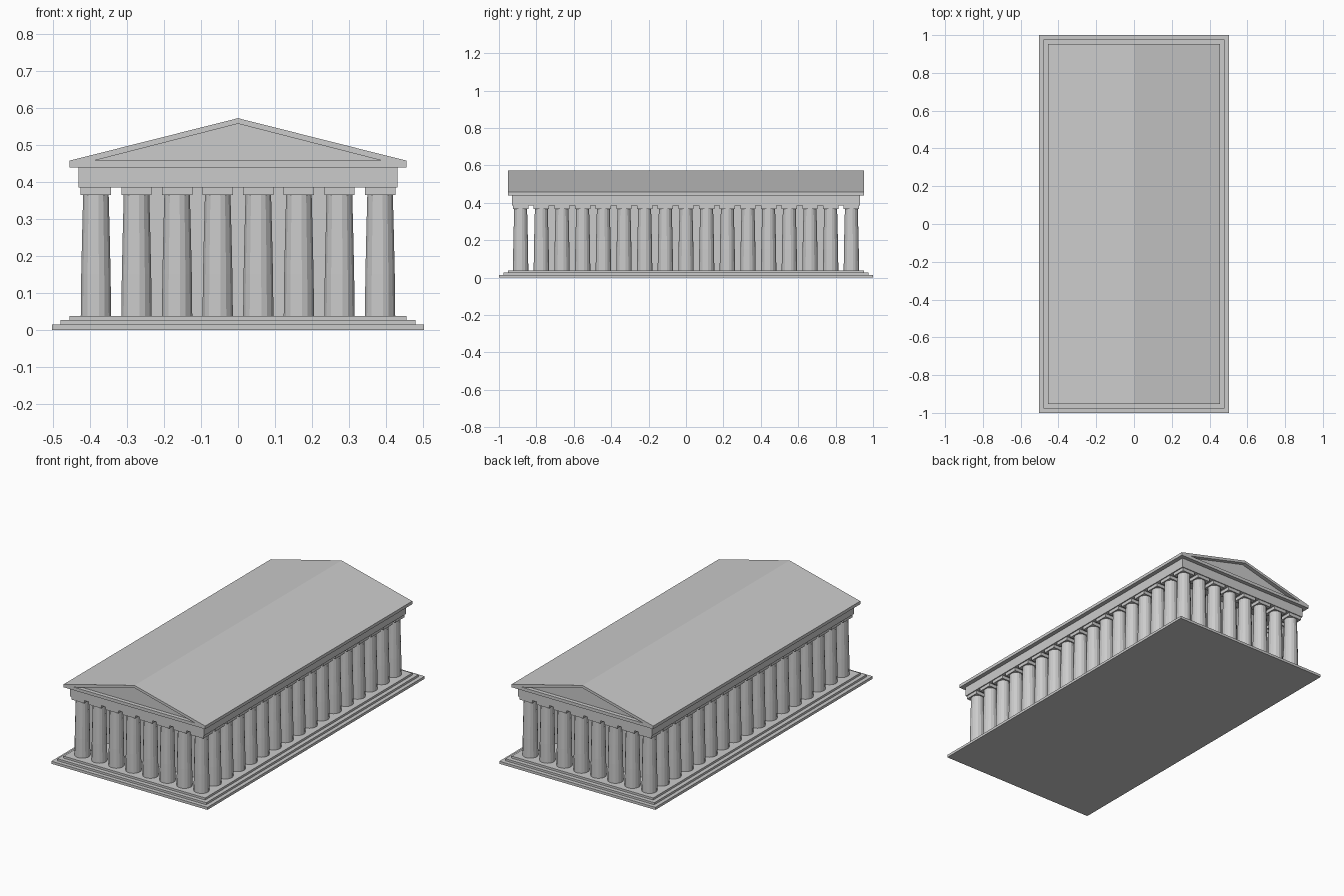
import bpy, bmesh, math

if "Cube" in bpy.data.objects:
    bpy.data.objects.remove(bpy.data.objects["Cube"])

stone = bpy.data.materials.new("grey stone")
stone.diffuse_color = (0.6, 0.6, 0.6, 1)
stone.use_nodes = True
stone.node_tree.nodes["Principled BSDF"].inputs["Base Color"].default_value = stone.diffuse_color


def add_object(name, bm):
    bmesh.ops.recalc_face_normals(bm, faces=bm.faces)
    mesh = bpy.data.meshes.new(name)
    bm.to_mesh(mesh)
    bm.free()
    mesh.materials.append(stone)
    obj = bpy.data.objects.new(name, mesh)
    bpy.context.collection.objects.link(obj)
    return obj


def box(name, hx, hy, z0, z1):
    bm = bmesh.new()
    bmesh.ops.create_cube(bm, size=1)
    for v in bm.verts:
        v.co = (v.co.x * 2 * hx, v.co.y * 2 * hy, z0 + (v.co.z + 0.5) * (z1 - z0))
    return add_object(name, bm)


# Stepped base
box("lower_step", 0.503, 1.0, 0, 0.015)
box("middle_step", 0.48, 0.977, 0.015, 0.027)
box("top_step", 0.456, 0.953, 0.027, 0.039)

# Inner chamber and beam carried by the columns
box("inner_chamber", 0.275, 0.775, 0.039, 0.385)
box("entablature", 0.431, 0.93, 0.385, 0.44)

# Column: tapered shaft with a square capital, sharing one mesh each
SIDES = 16
bm = bmesh.new()
rings = []
for z, r in ((0.039, 0.0418), (0.15, 0.0405), (0.26, 0.038), (0.366, 0.0352)):
    rings.append([bm.verts.new((r * math.cos(2 * math.pi * (i + 0.5) / SIDES),
                                r * math.sin(2 * math.pi * (i + 0.5) / SIDES), z))
                  for i in range(SIDES)])
for low, high in zip(rings, rings[1:]):
    for i in range(SIDES):
        j = (i + 1) % SIDES
        bm.faces.new((low[i], low[j], high[j], high[i]))
bm.faces.new(rings[0])
bm.faces.new(rings[-1])
column = add_object("column_shaft", bm)
capital = box("column_capital", 0.041, 0.041, 0.366, 0.385)

# Colonnade: 8 columns across each end, 17 along each side
NX, NY, X, Y = 8, 17, 0.384, 0.884
spots = [(-X + 2 * X * i / (NX - 1), -Y + 2 * Y * j / (NY - 1))
         for i in range(NX) for j in range(NY)
         if i in (0, NX - 1) or j in (0, NY - 1)]
for n, (x, y) in enumerate(spots):
    for source in (column, capital):
        obj = source if n == 0 else source.copy()
        obj.location = (x, y, 0)
        if n:
            bpy.context.collection.objects.link(obj)

# Gabled roof with a recessed triangle in both ends
outline = [(-0.456, 0.44), (0.456, 0.44), (0.456, 0.458), (0, 0.573), (-0.456, 0.458)]
inset = [(-0.39, 0.458), (0.39, 0.458), (0, 0.558)]
bm = bmesh.new()
ends = []
for s in (-1, 1):
    out = [bm.verts.new((x, s * 0.953, z)) for x, z in outline]
    rim = [bm.verts.new((x, s * 0.953, z)) for x, z in inset]
    deep = [bm.verts.new((x, s * 0.93, z)) for x, z in inset]
    a, b, c, d, e = out
    l, r, t = rim
    for f in ((a, b, r, l), (b, c, r), (c, d, t, r), (d, e, l, t), (e, a, l), deep):
        bm.faces.new(f)
    for i in range(3):
        j = (i + 1) % 3
        bm.faces.new((rim[i], rim[j], deep[j], deep[i]))
    ends.append(out)
for i in range(5):
    j = (i + 1) % 5
    bm.faces.new((ends[0][i], ends[0][j], ends[1][j], ends[1][i]))
add_object("gabled_roof", bm)
